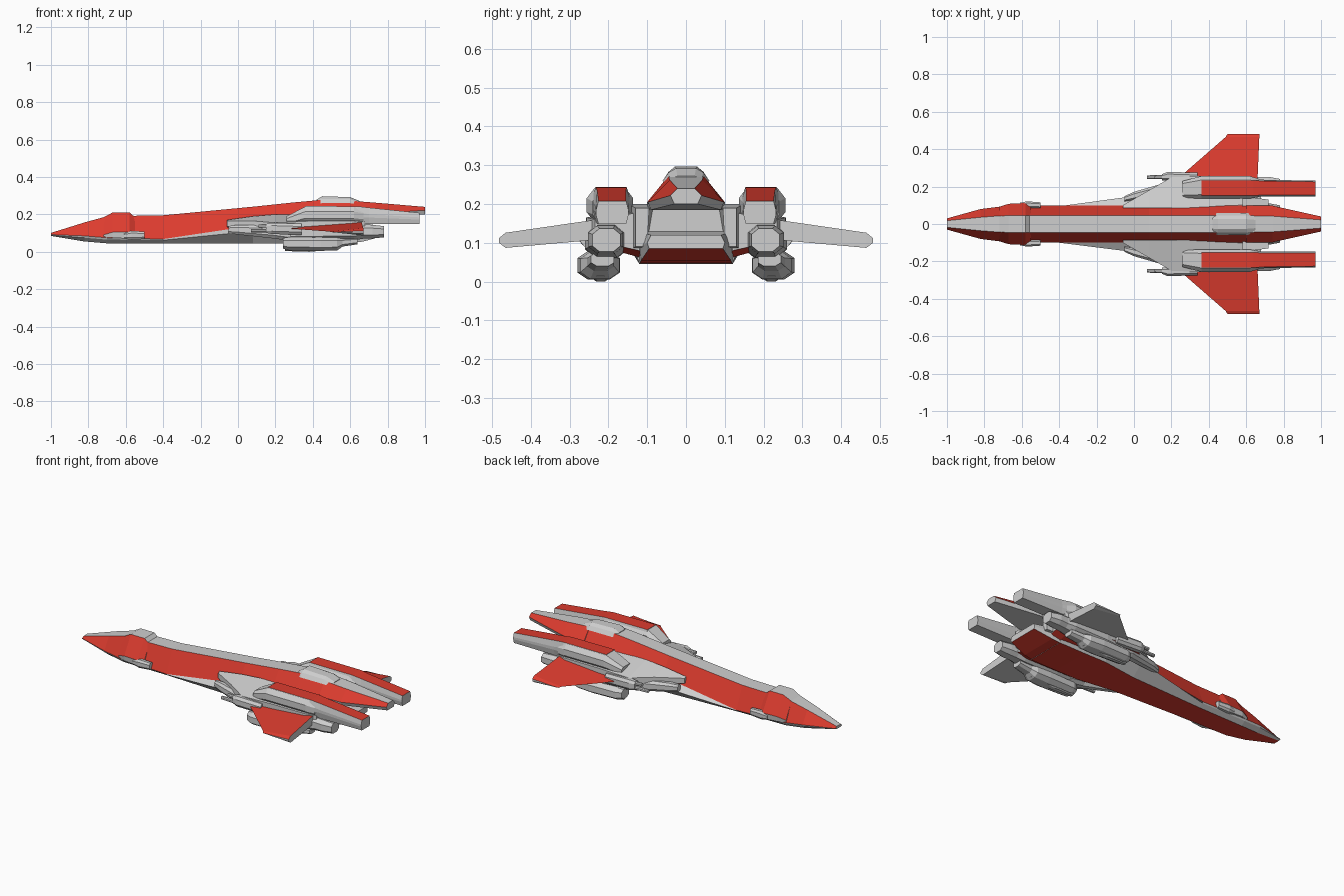
import bpy, bmesh

def material(name, rgb):
    m = bpy.data.materials.new(name)
    m.diffuse_color = (*rgb, 1)
    return m

RED = material("hull_red", (0.72, 0.045, 0.028))
GRAY = material("hull_gray", (0.62, 0.62, 0.62))

def loft(name, sections, red=(), axis="x"):
    """Skin closed rings; red lists the ring edges painted red."""
    bm = bmesh.new()
    rings = []
    for t, pts in sections:
        rings.append([bm.verts.new((t, a, b) if axis == "x" else (a, t, b)) for a, b in pts])
    n = len(rings[0])
    for r0, r1 in zip(rings, rings[1:]):
        for j in range(n):
            k = (j + 1) % n
            f = bm.faces.new((r0[j], r0[k], r1[k], r1[j]))
            f.material_index = 0 if j in red else 1
    for r in (rings[0], rings[-1]):
        bm.faces.new(r).material_index = 1
    bmesh.ops.recalc_face_normals(bm, faces=bm.faces)
    me = bpy.data.meshes.new(name)
    bm.to_mesh(me)
    bm.free()
    me.materials.append(RED)
    me.materials.append(GRAY)
    ob = bpy.data.objects.new(name, me)
    bpy.context.collection.objects.link(ob)
    return ob

def pair(name, sections, red=(), axis="x"):
    """The same loft on both sides of the ship."""
    for s, side in ((1, "left"), (-1, "right")):
        if axis == "x":
            sec = [(t, [(s * a, b) for a, b in pts]) for t, pts in sections]
        else:
            sec = [(s * t, pts) for t, pts in sections]
        loft(f"{name}_{side}", sec, red, axis)

def sym(*half):
    """Half profile from top to bottom, completed by its mirror image."""
    return list(half) + [(-y, z) for y, z in reversed(half)]

def octa(yc, zc, w, h, a=0.5, b=0.5):
    """Chamfered box ring; edge 0 is the top."""
    p = [(-a, 1), (a, 1), (1, b), (1, -b), (a, -1), (-a, -1), (-1, -b), (-1, b)]
    return [(yc + u * w, zc + v * h) for u, v in p]

# main hull: gray top strip, red sides, gray flare, red belly
hull = [
    (-1.0, (.018, .101), (.03, .092), (.03, .089), (.018, .085)),
    (-.82, (.036, .157), (.08, .085), (.076, .075), (.05, .055)),
    (-.70, (.045, .190), (.095, .075), (.09, .065), (.065, .045)),
    (-.40, (.045, .195), (.1, .068), (.095, .062), (.07, .045)),
    (.08, (.045, .241), (.1, .140), (.16, .110), (.09, .045)),
    (.30, (.045, .264), (.1, .180), (.16, .110), (.12, .045)),
    (.45, (.045, .278), (.1, .190), (.15, .105), (.12, .045)),
    (.62, (.045, .272), (.1, .192), (.14, .100), (.12, .047)),
]
loft("hull", [(x, sym(*p)) for x, *p in hull], red=(0, 3, 6))

# tail spine and rising aft belly
loft("tail_spine", [
    (.60, sym((.045, .273), (.1, .205), (.1, .185))),
    (.74, sym((.042, .262), (.098, .205), (.09, .185))),
    (1.0, sym((.022, .24), (.04, .222), (.03, .2)))], red=(0, 4))
loft("aft_belly", [
    (.60, sym((.12, .13), (.13, .09), (.12, .046))),
    (.67, sym((.11, .125), (.12, .09), (.115, .055))),
    (.78, sym((.09, .12), (.1, .1), (.095, .085)))], red=(2,))

# rear bay walls
pair("bay_wall", [
    (.58, [(.08, .2), (.15, .2), (.15, .08), (.1, .08)]),
    (.72, [(.095, .19), (.13, .19), (.13, .09), (.1, .09)])])

# cockpit collar
loft("cockpit_collar", [
    (-.72, sym((.042, .184), (.092, .09), (.088, .075))),
    (-.67, sym((.046, .21), (.108, .105), (.105, .075))),
    (-.58, sym((.046, .21), (.112, .105), (.108, .07))),
    (-.55, sym((.044, .184), (.1, .09), (.095, .07)))], red=(0, 4))
pair("steering_thruster", [
    (-.61, octa(.1, .085, .014, .015)),
    (-.57, octa(.103, .088, .018, .024)),
    (-.50, octa(.1, .088, .016, .02))])

# cap on top of the spine
loft("spine_cap", [
    (.42, sym((.025, .279), (.042, .27), (.05, .255))),
    (.45, sym((.028, .297), (.045, .283), (.06, .26))),
    (.60, sym((.026, .292), (.045, .281), (.06, .26))),
    (.65, sym((.022, .272), (.04, .266), (.05, .25)))])

# wing root fairing
pair("wing_root", [
    (-.06, [(.085, .17), (.1, .165), (.1, .135), (.085, .13)]),
    (.08, [(.085, .19), (.18, .165), (.18, .12), (.085, .08)]),
    (.20, [(.085, .2), (.25, .155), (.25, .105), (.1, .07)]),
    (.40, [(.085, .2), (.258, .165), (.258, .1), (.11, .06)]),
    (.62, [(.085, .19), (.256, .165), (.256, .1), (.11, .06)]),
    (.68, [(.11, .18), (.235, .16), (.235, .105), (.12, .08)])], red=(2,))

# wings: red upper face, gray trailing edge and underside
pair("wing", [
    (.23, [(.22, .128), (.66, .16), (.66, .108)]),
    (.465, [(.49, .108), (.67, .126), (.67, .087)]),
    (.482, [(.50, .105), (.67, .112), (.67, .1)])], red=(0,), axis="y")

# upper nacelles: gray shoulder block, then the long red-topped tube
pair("nacelle_shoulder", [
    (.26, octa(.185, .165, .045, .025, .7)),
    (.36, octa(.196, .197, .06, .045, .65, .4)),
    (.62, octa(.196, .197, .06, .045, .65, .4)),
    (.67, octa(.193, .19, .048, .04, .7, .4))])
pair("upper_engine", [
    (.36, octa(.193, .2, .05, .044, .8, .3)),
    (.64, octa(.193, .199, .05, .044, .8, .3)),
    (.70, octa(.192, .192, .044, .044, .85, .2)),
    (.97, octa(.19, .178, .042, .03, .85, .2))], red=(0,))

# lower engines
pair("lower_engine", [
    (.28, octa(.205, .1, .04, .035)),
    (.40, octa(.205, .105, .055, .045)),
    (.62, octa(.205, .107, .055, .045)),
    (.67, octa(.205, .108, .045, .038)),
    (.72, octa(.207, .108, .045, .036)),
    (.78, octa(.205, .107, .036, .03))])

# pods under the wing roots
pair("under_pod", [
    (.24, octa(.225, .045, .035, .028)),
    (.27, octa(.225, .043, .05, .035)),
    (.44, octa(.225, .042, .055, .037)),
    (.53, octa(.222, .042, .05, .035)),
    (.56, octa(.22, .05, .035, .022)),
    (.64, octa(.215, .058, .03, .018))])
pair("pod_keel", [
    (.25, octa(.22, .018, .016, .014)),
    (.38, octa(.22, .016, .022, .016)),
    (.54, octa(.22, .025, .018, .012))])

# forward guns and intake housing
for z, x0 in ((.112, .07), (.138, .11)):
    pair(f"gun_barrel_{int(z * 1000)}", [
        (x0, octa(.25, z, .01, .009)), (.3, octa(.255, z, .014, .011))])
pair("gun_mount", [
    (.15, octa(.25, .125, .016, .024)), (.18, octa(.255, .125, .024, .03)),
    (.34, octa(.25, .12, .024, .03))])
pair("intake_housing", [
    (-.05, octa(.135, .118, .014, .02)), (.0, octa(.15, .118, .022, .026)),
    (.2, octa(.2, .105, .03, .035)), (.3, octa(.2, .09, .035, .035))])
